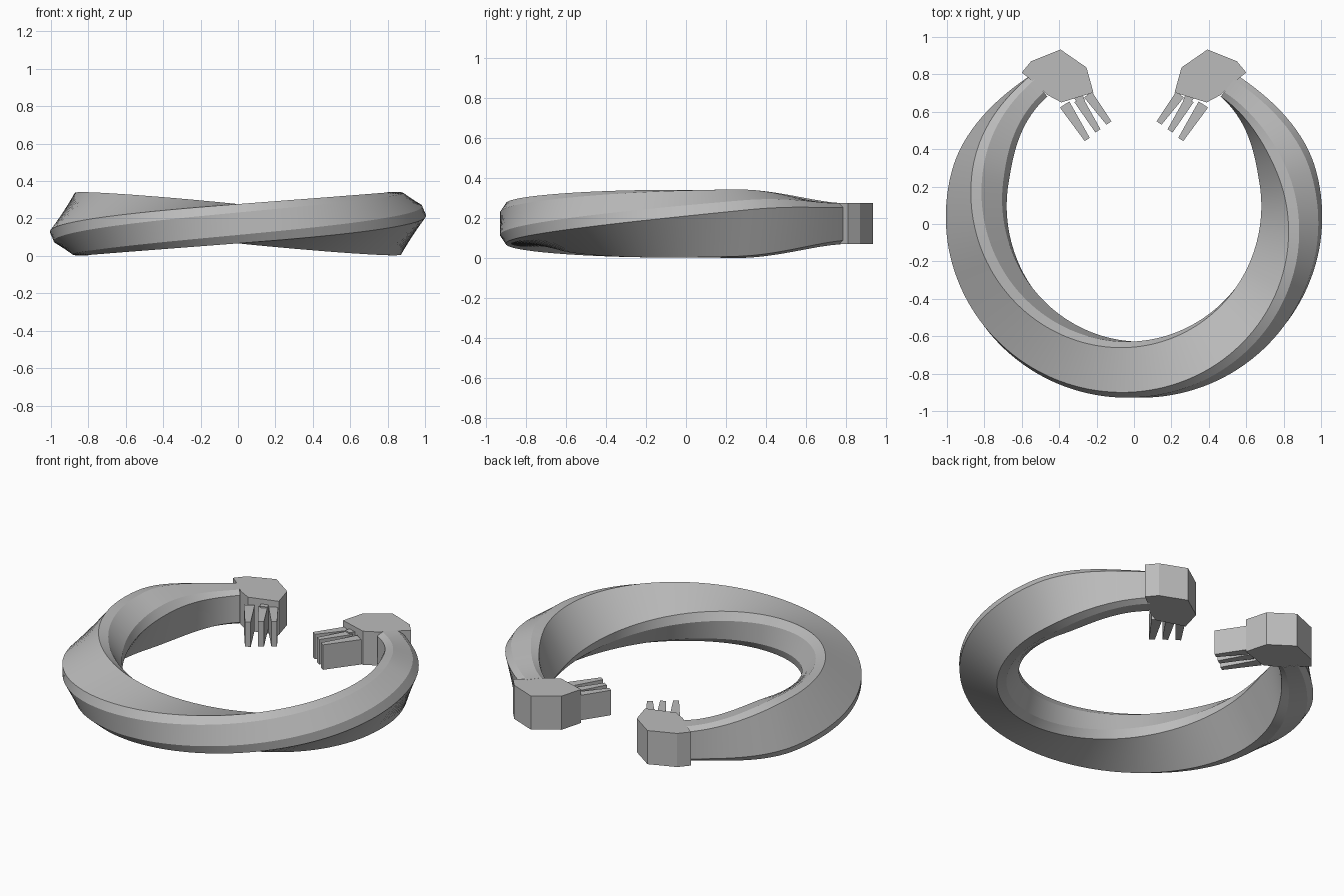
import bpy, bmesh, math
from mathutils import Vector

cube = bpy.data.objects.get("Cube")
if cube:
    bpy.data.objects.remove(cube, do_unlink=True)

grey = bpy.data.materials.new("plain_grey")
grey.use_nodes = True
grey.diffuse_color = (0.5, 0.5, 0.5, 1)
grey.node_tree.nodes["Principled BSDF"].inputs["Base Color"].default_value = (0.5, 0.5, 0.5, 1)

MID_Z = 0.172


def finish(name, bm):
    bmesh.ops.recalc_face_normals(bm, faces=bm.faces)
    mesh = bpy.data.meshes.new(name)
    bm.to_mesh(mesh)
    bm.free()
    mesh.materials.append(grey)
    obj = bpy.data.objects.new(name, mesh)
    bpy.context.collection.objects.link(obj)
    return obj


def prism(name, outline, low, high, side):
    """Upright prism from a plan outline, mirrored by side."""
    bm = bmesh.new()
    base = bm.faces.new([bm.verts.new((side * x, y, low)) for x, y in outline])
    top = bmesh.ops.extrude_face_region(bm, geom=[base])["geom"]
    bmesh.ops.translate(bm, vec=(0, 0, high - low),
                        verts=[v for v in top if isinstance(v, bmesh.types.BMVert)])
    return finish(name, bm)


def smoothstep(t):
    t = min(max(t, 0), 1)
    return t * t * (3 - 2 * t)


# Twisted band: chamfered rectangle swept round an open circle
W, H, CW, CH = 0.15, 0.105, 0.03, 0.045
quarter = [(W, H - CH), (W - CW, H)]
section = (quarter + [(-x, z) for x, z in reversed(quarter)]
           + [(-x, -z) for x, z in quarter] + [(x, -z) for x, z in reversed(quarter)])
RADIUS, CENTRE_Y, STEPS = 0.843, 0.065, 120
END = math.radians(143)

bm = bmesh.new()
rings = []
for i in range(STEPS + 1):
    t = 2 * i / STEPS - 1
    angle = t * END
    twist = t * math.pi / 2
    size = 1 + 0.06 * smoothstep(abs(t) / 0.6) - 0.37 * smoothstep((abs(t) - 0.72) / 0.28)
    ring = []
    for x, z in section:
        r = RADIUS + size * (x * math.cos(twist) - z * math.sin(twist))
        h = MID_Z + size * (x * math.sin(twist) + z * math.cos(twist))
        ring.append(bm.verts.new((r * math.sin(angle), CENTRE_Y - r * math.cos(angle), h)))
    rings.append(ring)
for a, b in zip(rings, rings[1:]):
    for k in range(8):
        n = (k + 1) % 8
        bm.faces.new((a[k], a[n], b[n], b[k]))
bm.faces.new(rings[0])
bm.faces.new(rings[-1])
band = finish("twisted_band", bm)
bpy.context.view_layer.objects.active = band
band.select_set(True)
bpy.ops.object.shade_smooth_by_angle(angle=math.radians(25))
band.select_set(False)

# Hands at both ends
palm = [(0.60, 0.81), (0.55, 0.87), (0.393, 0.933), (0.254, 0.837),
        (0.217, 0.703), (0.388, 0.65), (0.463, 0.69), (0.56, 0.778)]
knuckle = [(0.32, 0.675), (0.275, 0.69), (0.262, 0.66), (0.302, 0.642)]
# Finger root and tip centres
fingers = [((0.371, 0.639), (0.25, 0.452)),
           ((0.297, 0.665), (0.193, 0.498)),
           ((0.246, 0.692), (0.134, 0.54))]

for label, side in (("left", 1), ("right", -1)):
    prism(label + "_palm", palm, 0.07, 0.275, side)
    prism(label + "_knuckle", knuckle, 0.1, 0.245, side)
    for n, (root, tip) in enumerate(fingers):
        root, tip = Vector(root), Vector(tip)
        along = (tip - root).normalized()
        across = Vector((-along.y, along.x))
        half = 0.03 if n == 0 else 0.026
        outline = [root + across * half, root - across * half,
                   tip - across * 0.016, tip + across * 0.016]
        prism(f"{label}_finger_{n + 1}", outline, 0.085, 0.237, side)
